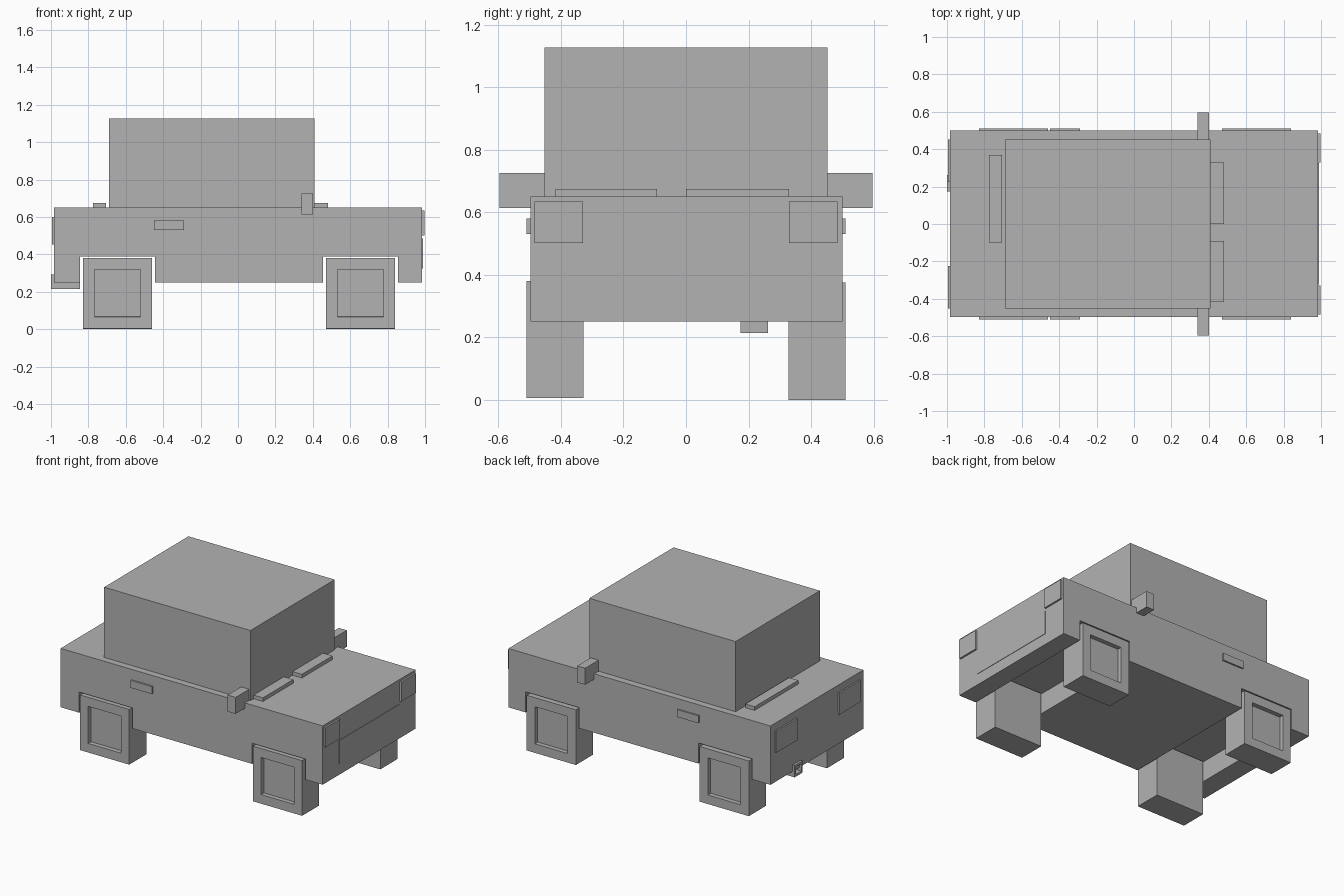
import bpy
import bmesh
from mathutils import Vector

if "Cube" in bpy.data.objects:
    bpy.data.objects.remove(bpy.data.objects["Cube"], do_unlink=True)

grey = bpy.data.materials.new("plain_grey")
grey.use_nodes = True
grey.diffuse_color = (0.45, 0.45, 0.45, 1)
grey.node_tree.nodes["Principled BSDF"].inputs["Base Color"].default_value = grey.diffuse_color


def finish(name, bm):
    bmesh.ops.recalc_face_normals(bm, faces=bm.faces)
    mesh = bpy.data.meshes.new(name)
    bm.to_mesh(mesh)
    bm.free()
    mesh.materials.append(grey)
    obj = bpy.data.objects.new(name, mesh)
    bpy.context.collection.objects.link(obj)
    return obj


def box(name, x, y, z, recess=None, border=0.0, depth=0.0):
    """Box from ranges; recess is the direction of a face that gets a sunken panel."""
    bm = bmesh.new()
    bmesh.ops.create_cube(bm, size=1)
    for v in bm.verts:
        v.co = [r[0] + (c + 0.5) * (r[1] - r[0]) for c, r in zip(v.co, (x, y, z))]
    bm.normal_update()
    if recess:
        face = [f for f in bm.faces if f.normal.dot(Vector(recess)) > 0.9]
        bmesh.ops.inset_individual(bm, faces=face, thickness=border)
        bmesh.ops.inset_individual(bm, faces=face, thickness=0.0005, depth=-depth)
    return finish(name, bm)


def side_range(side, inner, outer):
    return sorted((side * inner, side * outer))


# Lower body: side profile with two wheel channels, extruded across the width
profile = [(-0.985, 0.65), (-0.985, 0.25), (-0.845, 0.25), (-0.845, 0.39),
           (-0.445, 0.39), (-0.445, 0.25), (0.455, 0.25), (0.455, 0.39),
           (0.855, 0.39), (0.855, 0.25), (0.985, 0.25), (0.985, 0.65)]
bm = bmesh.new()
base = bm.faces.new([bm.verts.new((x, -0.498, z)) for x, z in profile])
extruded = bmesh.ops.extrude_face_region(bm, geom=[base], use_keep_orig=True)
bmesh.ops.translate(bm, vec=(0, 0.998, 0),
                    verts=[g for g in extruded["geom"] if isinstance(g, bmesh.types.BMVert)])
finish("lower_body", bm)

# Cabin
box("cabin", (-0.69, 0.41), (-0.452, 0.453), (0.65, 1.127))

# Parts that repeat on both sides
for side, label in ((1, "left"), (-1, "right")):
    low = 0.0 if side > 0 else 0.005
    for axle, x in (("rear", -0.83), ("front", 0.47)):
        box(f"{axle}_{label}_wheel", (x, x + 0.37), side_range(side, 0.328, 0.511),
            (low, low + 0.375), (0, side, 0), 0.087, 0.03)
    box(f"{label}_mirror", (0.34, 0.40), side_range(side, 0.45, 0.597), (0.613, 0.725))
    box(f"{label}_door_handle", (-0.45, -0.29), side_range(side, 0.49, 0.511), (0.53, 0.58))
    box(f"{label}_headlight", (0.97, 0.997), side_range(side, 0.33, 0.485), (0.502, 0.635))
    box(f"{label}_tail_light", (-0.995, -0.97), side_range(side, 0.225, 0.452), (0.452, 0.60))

# Grille plate
box("grille", (0.98, 0.988), (-0.323, 0.326), (0.325, 0.484))

# Wipers
box("left_wiper", (0.405, 0.48), (0.0, 0.329), (0.645, 0.675))
box("right_wiper", (0.405, 0.48), (-0.418, -0.092), (0.645, 0.675))
box("rear_wiper", (-0.775, -0.705), (-0.10, 0.37), (0.645, 0.675))

# Exhaust pipe with a hollow end
box("exhaust", (-1.0, -0.845), (0.175, 0.262), (0.214, 0.293), (-1, 0, 0), 0.02, 0.04)
